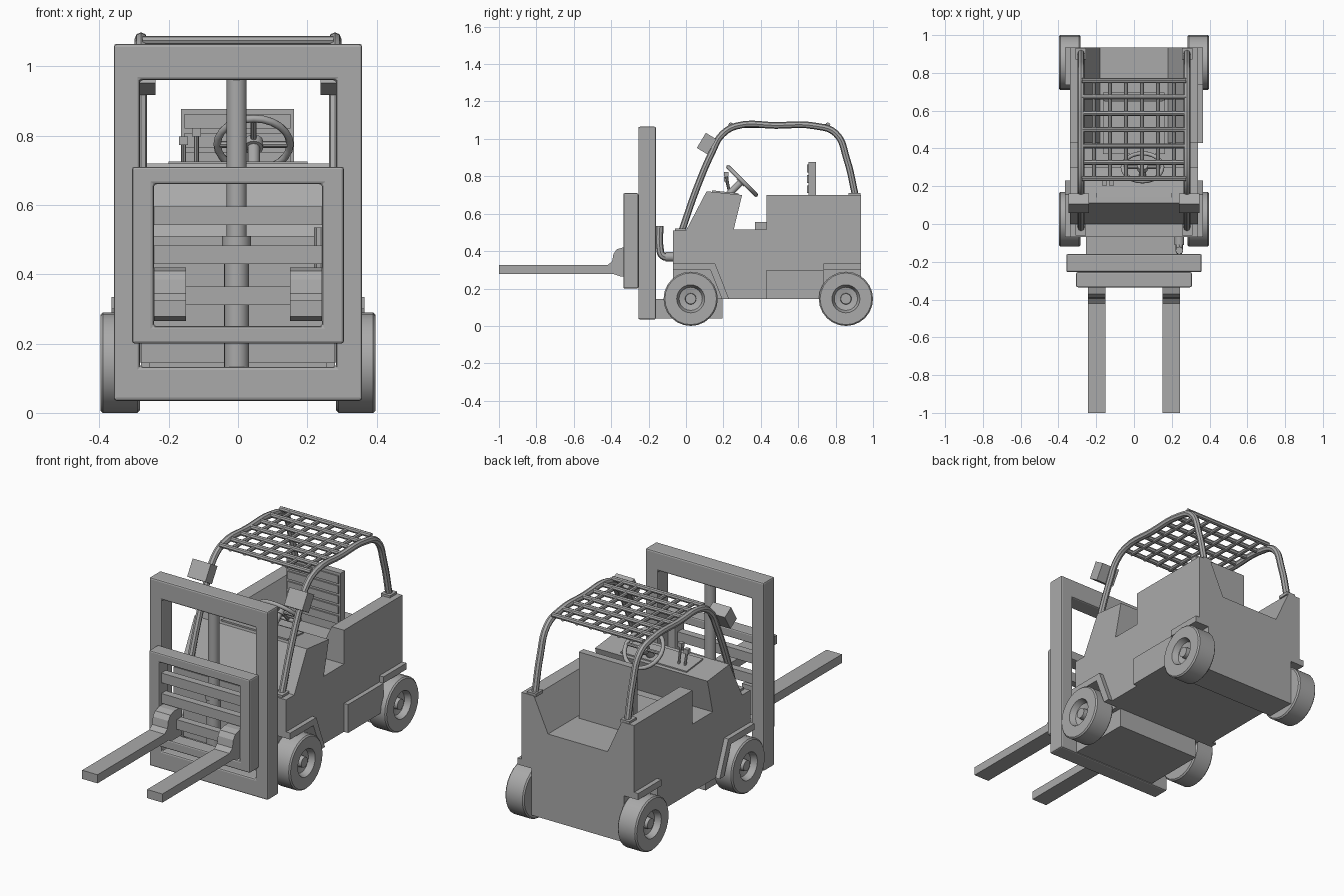
import bpy, bmesh, math
from mathutils import Vector, Matrix

cube = bpy.data.objects.get("Cube")
if cube:
    bpy.data.objects.remove(cube, do_unlink=True)

grey = bpy.data.materials.new("plain grey")
grey.use_nodes = True
grey.diffuse_color = (0.4, 0.4, 0.4, 1)
grey.node_tree.nodes["Principled BSDF"].inputs["Base Color"].default_value = (0.4, 0.4, 0.4, 1)


def finish(name, bm, smooth=False, bevel=0):
    bmesh.ops.recalc_face_normals(bm, faces=bm.faces)
    mesh = bpy.data.meshes.new(name)
    bm.to_mesh(mesh)
    bm.free()
    mesh.materials.append(grey)
    ob = bpy.data.objects.new(name, mesh)
    bpy.context.collection.objects.link(ob)
    if bevel:
        mod = ob.modifiers.new("bevel", "BEVEL")
        mod.width, mod.segments = bevel, 2
    if smooth:
        bpy.ops.object.select_all(action="DESELECT")
        ob.select_set(True)
        bpy.context.view_layer.objects.active = ob
        bpy.ops.object.shade_smooth_by_angle(angle=math.radians(35))
    return ob


def box(name, x, y, z, bevel=0):
    """Box from (min, max) ranges."""
    bm = bmesh.new()
    size = [r[1] - r[0] for r in (x, y, z)]
    mid = [(r[0] + r[1]) / 2 for r in (x, y, z)]
    bmesh.ops.create_cube(bm, size=1, matrix=Matrix.Translation(mid) @ Matrix.Diagonal((*size, 1)))
    return finish(name, bm, bevel=bevel)


def prism(name, points, axis, a, b, smooth=False):
    """Extrude a (y, z) outline along x, or an (x, z) outline along y."""
    bm = bmesh.new()
    verts = [bm.verts.new((a, p, q) if axis == "x" else (p, a, q)) for p, q in points]
    face = bm.faces.new(verts)
    new = bmesh.ops.extrude_face_region(bm, geom=[face])["geom"]
    shift = Vector((b - a, 0, 0) if axis == "x" else (0, b - a, 0))
    bmesh.ops.translate(bm, vec=shift, verts=[v for v in new if isinstance(v, bmesh.types.BMVert)])
    return finish(name, bm, smooth)


def rod(name, start, end, r, sides=12):
    start, end = Vector(start), Vector(end)
    d = end - start
    bm = bmesh.new()
    place = Matrix.Translation((start + end) / 2) @ d.to_track_quat("Z", "Y").to_matrix().to_4x4()
    bmesh.ops.create_cone(bm, cap_ends=True, segments=sides, radius1=r, radius2=r,
                          depth=d.length, matrix=place)
    return finish(name, bm, smooth=True)


def pipe(name, points, r):
    """Bent tube through the points, turned into a mesh."""
    curve = bpy.data.curves.new(name, "CURVE")
    curve.dimensions, curve.bevel_depth = "3D", r
    curve.bevel_resolution, curve.resolution_u, curve.use_fill_caps = 2, 5, True
    s = curve.splines.new("BEZIER")
    s.bezier_points.add(len(points) - 1)
    for bp, p in zip(s.bezier_points, points):
        bp.co = p
        bp.handle_left_type = bp.handle_right_type = "AUTO"
    tmp = bpy.data.objects.new(name + "_path", curve)
    bpy.context.collection.objects.link(tmp)
    bm = bmesh.new()
    bm.from_mesh(tmp.to_mesh())
    tmp.to_mesh_clear()
    bpy.data.objects.remove(tmp, do_unlink=True)
    return finish(name, bm, smooth=True)


def frame(name, outer, inner, y):
    """Rectangular ring; outer and inner are (half width, bottom, top)."""
    bm = bmesh.new()
    loops = [[[bm.verts.new((sx * w, d, z)) for sx, z in ((-1, lo), (1, lo), (1, hi), (-1, hi))]
              for w, lo, hi in (outer, inner)] for d in y]
    (fo, fi), (bo, bi) = loops
    for i in range(4):
        j = (i + 1) % 4
        for p, q in ((fo, fi), (bo, bi), (fo, bo), (fi, bi)):
            bm.faces.new((p[i], p[j], q[j], q[i]))
    return finish(name, bm, bevel=0.008)


def wheel(name, side, y):
    outline = [(0, .283), (.138, .283), (.145, .29), (.145, .39), (.138, .397), (.075, .397),
               (.062, .365), (.03, .358), (.028, .385), (0, .385)]
    bm = bmesh.new()
    verts = [bm.verts.new((side * x, y, .145 + r)) for r, x in outline]
    edges = [bm.edges.new(pair) for pair in zip(verts, verts[1:])]
    bmesh.ops.spin(bm, geom=verts + edges, cent=(0, y, .145), axis=(1, 0, 0),
                   angle=math.tau, steps=24, use_duplicate=False)
    bmesh.ops.remove_doubles(bm, verts=bm.verts, dist=0.0005)
    return finish(name, bm, smooth=True)


# Body: hood and floor, lower hull, axle housings
prism("hood_and_floor", [(-.07, .30), (-.07, .51), (0, .51), (.11, .72), (.30, .70), (.255, .515),
                         (.935, .515), (.935, .30)], "x", -.34, .34)
prism("lower_hull", [(.23, .145), (.16, .30), (.73, .30), (.73, .145)], "x", -.34, .34)
box("chassis_core", (-.28, .28), (-.07, .935), (.145, .30))
box("front_axle_housing", (-.255, .255), (-.16, .195), (.04, .145))
box("rear_axle_housing", (-.28, .28), (.77, .935), (.045, .145))
box("side_panel", (.335, .365), (.43, .735), (.145, .30))
prism("dash_panel", [(.14, .716), (.14, .725), (.28, .709), (.28, .70)], "x", -.2, .2)

# Seat
box("seat_cushion", (-.165, .165), (.37, .66), (.51, .555))
box("seat_back", (-.165, .162), (.655, .695), (.51, .877))
for i in range(5):
    z = .60 + i * .055
    box("seat_rib", (-.155, .152), (.648, .656), (z, z + .042))

# Parts on both sides
cage = [(-.02, .515), (.055, .73), (.14, .93), (.19, 1.02), (.27, 1.069), (.48, 1.072),
        (.69, 1.069), (.80, 1.03), (.86, .89), (.905, .70)]
for side, label in ((1, "left"), (-1, "right")):
    prism(label + "_side_wall", [(side * x, z) for x, z in
          ((.34, .515), (.34, .70), (.265, .70), (.18, .515))], "y", .43, .935)
    prism(label + "_front_fender", [(-.07, .30), (-.07, .335), (.155, .335), (.23, .145),
                                    (.192, .145), (.13, .30)], "x", side * .275, side * .365)
    box(label + "_rear_fender", sorted((side * .275, side * .365)), (.735, .935), (.30, .335))
    wheel(label + "_front_wheel", side, .025)
    wheel(label + "_rear_wheel", side, .855)
    pipe(label + "_cage_pipe", [(side * .28, y, z) for y, z in cage], .018)
    x = sorted((side * .255, side * .31))
    box(label + "_front_cage_foot", x, (-.06, 0), (.505, .522))
    box(label + "_rear_cage_foot", x, (.87, .932), (.695, .712))
    # Lamp leaning with the cage post
    lamp = box(label + "_lamp", (-.055, .055), (-.033, .033), (-.047, .047))
    lamp.location, lamp.rotation_euler = (side * .293, .11, .975), (-.54, 0, 0)
    # Fork with curved heel
    prism(label + "_fork", [(-1, .278), (-1, .325), (-.42, .325), (-.395, .345), (-.388, .385),
                            (-.37, .41), (-.335, .42), (-.27, .42), (-.27, .265), (-.35, .265),
                            (-.39, .278)], "x", side * .15, side * .243)

# Roof grille
for i in range(7):
    y = .24 + i * .0865
    rod("roof_cross_bar", (-.275, y, 1.075), (.275, y, 1.075), .013, 8)
for i in range(6):
    x = (i - 2.5) * .085
    rod("roof_long_bar", (x, .235, 1.068), (x, .765, 1.068), .011, 8)

# Mast, carriage and lift cylinder
frame("mast_frame", (.358, .035, 1.065), (.283, .133, .96), (-.255, -.16))
frame("carriage_frame", (.306, .20, .71), (.243, .25, .66), (-.335, -.255))
for z in (.312, .43, .542):
    box("carriage_slat", (-.25, .25), (-.315, -.275), (z, z + .053))
rod("lift_piston", (-.004, -.205, .48), (-.004, -.205, .965), .029, 20)
rod("lift_cylinder", (-.004, -.205, .13), (-.004, -.205, .48), .036, 20)
rod("lift_collar", (-.004, -.205, .48), (-.004, -.205, .51), .042, 20)

# Hydraulic hose on the left side
pipe("hydraulic_hose", [(.24, -.14, .535), (.24, -.14, .42), (.24, -.125, .375), (.24, -.065, .37)], .02)
rod("hose_fitting", (.24, -.11, .37), (.24, -.065, .37), .025)

# Steering wheel, column and levers
hub = Vector((.045, .30, .775))
tilt = Matrix.Rotation(math.radians(-45), 3, "X")
ring = [hub + tilt @ Vector((.105 * math.cos(a), .105 * math.sin(a), 0))
        for a in (math.tau * i / 24 for i in range(24))]
bpy.ops.mesh.primitive_torus_add(major_radius=.105, minor_radius=.011, major_segments=24,
                                 minor_segments=8, location=hub,
                                 rotation=(math.radians(-45), 0, 0))
rim = bpy.context.object
rim.name = "steering_wheel_rim"
rim.data.materials.append(grey)
bpy.ops.object.shade_smooth_by_angle(angle=math.radians(50))
for i in (0, 6, 12, 18):
    rod("steering_spoke", hub, ring[i], .009, 8)
rod("steering_hub", hub - tilt @ Vector((0, 0, .015)), hub + tilt @ Vector((0, 0, .012)), .028)
rod("steering_column", (.045, .215, .69), hub, .018)
for x, z in ((-.157, .785), (-.12, .81)):
    rod("control_lever", (x, .235, .70), (x, .215, z), .007, 8)
    box("lever_knob", (x - .013, x + .013), (.203, .227), (z - .012, z + .012))
